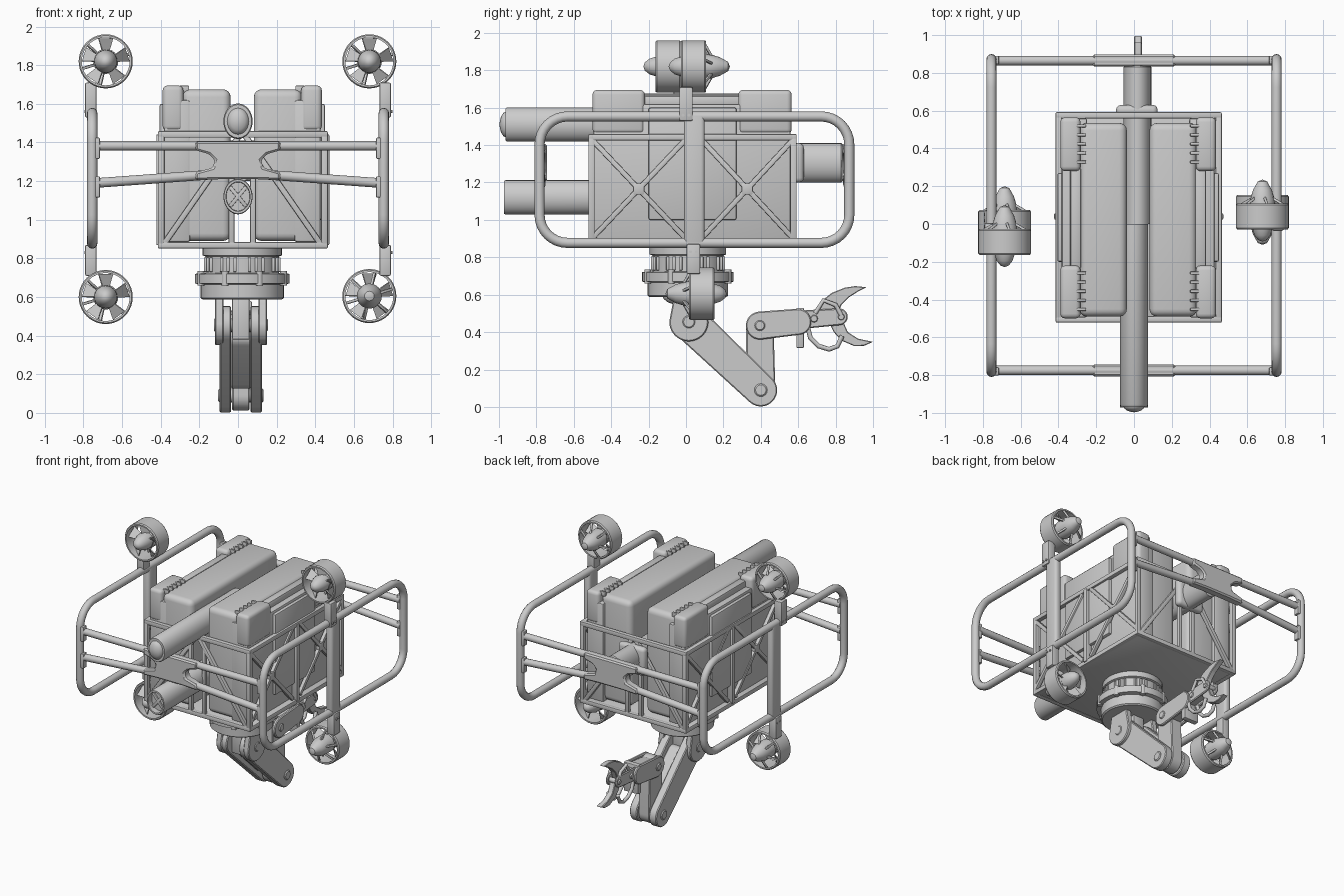
import bpy, bmesh
from math import sin, cos, pi, atan2
from mathutils import Vector, Matrix

if "Cube" in bpy.data.objects:
    bpy.data.objects.remove(bpy.data.objects["Cube"])

CX = 0.022   # centre of body and arm
AX = 0.015


def finish(name, bm):
    bmesh.ops.recalc_face_normals(bm, faces=bm.faces)
    me = bpy.data.meshes.new(name)
    bm.to_mesh(me)
    bm.free()
    ob = bpy.data.objects.new(name, me)
    bpy.context.collection.objects.link(ob)
    return ob


def bevel(bm, w, seg=2):
    if w:
        bmesh.ops.bevel(bm, geom=list(bm.edges), offset=w, segments=seg, affect='EDGES', profile=0.5)


def box(name, x, y, z, bev=0.006, seg=2):
    bm = bmesh.new()
    bmesh.ops.create_cube(bm, size=1)
    for v in bm.verts:
        v.co = [(a[0] + a[1]) / 2 + c * abs(a[1] - a[0]) for a, c in zip((x, y, z), v.co)]
    bevel(bm, bev, seg)
    return finish(name, bm)


def bar(name, p, q, w=0.034, d=None):
    p, q = Vector(p), Vector(q)
    bm = bmesh.new()
    bmesh.ops.create_cube(bm, size=1)
    bmesh.ops.scale(bm, vec=(w, d or w, (q - p).length), verts=bm.verts)
    bevel(bm, min(w, d or w) * 0.2, 2)
    m = Matrix.Translation((p + q) / 2) @ (q - p).to_track_quat('Z', 'Y').to_matrix().to_4x4()
    bm.transform(m)
    return finish(name, bm)


def tube(name, pts, r, cyclic=False):
    cu = bpy.data.curves.new(name, 'CURVE')
    cu.dimensions = '3D'
    cu.bevel_depth, cu.bevel_resolution, cu.use_fill_caps = r, 4, True
    sp = cu.splines.new('POLY')
    sp.points.add(len(pts) - 1)
    for s, p in zip(sp.points, pts):
        s.co = (*p, 1)
    sp.use_cyclic_u = cyclic
    tmp = bpy.data.objects.new(name, cu)
    bpy.context.collection.objects.link(tmp)
    me = bpy.data.meshes.new_from_object(tmp.evaluated_get(bpy.context.evaluated_depsgraph_get()))
    bpy.data.objects.remove(tmp)
    ob = bpy.data.objects.new(name, me)
    bpy.context.collection.objects.link(ob)
    return ob


def lathe(name, prof, c, axis='Z', n=32, sx=1, sy=1, closed=False):
    bm = bmesh.new()
    rings = []
    for r, a in prof:
        ring = []
        for i in range(n):
            u, w = r * sx * cos(2 * pi * i / n), r * sy * sin(2 * pi * i / n)
            co = {'Z': (u, w, a), 'Y': (u, a, w), 'X': (a, u, w)}[axis]
            ring.append(bm.verts.new(Vector(co) + Vector(c)))
        rings.append(ring)
    pairs = list(zip(rings, rings[1:])) + ([(rings[-1], rings[0])] if closed else [])
    for a, b in pairs:
        for i in range(n):
            bm.faces.new((a[i], a[i - 1], b[i - 1], b[i]))
    bmesh.ops.remove_doubles(bm, verts=bm.verts, dist=1e-5)
    return finish(name, bm)


def prism(name, pts, lo, hi, axis='X', bev=0.006):
    bm = bmesh.new()
    f = bm.faces.new([bm.verts.new((lo, u, v) if axis == 'X' else (u, lo, v)) for u, v in pts])
    ext = bmesh.ops.extrude_face_region(bm, geom=[f])['geom']
    d = (hi - lo, 0, 0) if axis == 'X' else (0, hi - lo, 0)
    bmesh.ops.translate(bm, vec=d, verts=[e for e in ext if isinstance(e, bmesh.types.BMVert)])
    bevel(bm, bev, 1)
    return finish(name, bm)


def link(name, p, q, rp, rq, lo, hi):
    # plate with round ends, in the YZ plane
    t = atan2(q[1] - p[1], q[0] - p[0])
    pts = []
    for c, r, s in ((p, rp, t + pi / 2), (q, rq, t - pi / 2)):
        pts += [(c[0] + r * cos(s + pi * i / 12), c[1] + r * sin(s + pi * i / 12)) for i in range(13)]
    return prism(name, pts, AX + lo, AX + hi)


# Side bumper loops, posts and end clamps
for s in (-1, 1):
    pts = []
    for k, (y, z) in enumerate(((0.723, 1.403), (-0.633, 1.403), (-0.633, 1.027), (0.723, 1.027))):
        for i in range(9):
            a = k * pi / 2 + i * pi / 16
            pts.append((s * 0.755, y + 0.15 * cos(a), z + 0.15 * sin(a)))
    tube('side_loop', pts, 0.027, True)
    box('loop_post', (s * 0.728, s * 0.782), (-0.01, 0.1), (0.86, 1.57), 0.02, 3)
    for y in (-0.78, 0.868):
        for z in (1.375, 1.175):
            box('bar_clamp', (s * 0.715, s * 0.745), (y - 0.022, y + 0.022), (z - 0.06, z + 0.05))

# Cross bars and webbed hubs, front and back
for y in (-0.775, 0.865):
    tube('upper_cross_bar', [(-0.74, y, 1.383), (0.74, y, 1.383)], 0.025)
    tube('lower_cross_bar', [(-0.74, y, 1.19), (-0.12, y, 1.235), (0.12, y, 1.235), (0.74, y, 1.19)], 0.025)
    half = [(0.22, 1.405), (0.22, 1.36), (0.15, 1.34), (0.12, 1.31), (0.13, 1.27), (0.22, 1.245), (0.22, 1.205), (0.1, 1.21)]
    prism('cross_bar_hub', half + [(-x, z) for x, z in reversed(half)], y - 0.032, y + 0.032, 'Y', 0.01)

# Box frame: rails, corner uprights, braces and floor
X0, X1, Y0, Y1, Z0, Z1 = -0.398, 0.448, -0.505, 0.575, 0.868, 1.442
box('floor_plate', (-0.41, 0.46), (-0.515, 0.585), (0.855, 0.885))
for z in (Z0, Z1):
    for y in (Y0, Y1):
        bar('frame_rail', (X0 - 0.017, y, z), (X1 + 0.017, y, z))
    for x in (X0, X1):
        bar('frame_rail', (x, Y0, z), (x, Y1, z))
for x in (X0, X1):
    for y in (Y0, Y1):
        bar('corner_upright', (x, y, Z0), (x, y, Z1))
    bar('side_upright', (x, 0.04, Z0), (x, 0.04, Z1), 0.05, 0.034)
    for a, b in ((Y0, 0.0), (0.08, Y1)):
        bar('side_brace', (x, a, Z0 + 0.03), (x, b, Z1 - 0.01), 0.028)
        bar('side_brace', (x, b, Z0 + 0.03), (x, a, Z1 - 0.01), 0.028)
        box('brace_joint', (x - 0.016, x + 0.016), ((a + b) / 2 - 0.03, (a + b) / 2 + 0.03), (1.135, 1.195))
for y in (Y0, Y1):
    for s in (-1, 1):
        bar('end_brace', (CX + s * 0.41, y, Z0), (CX + s * 0.01, y, Z1), 0.03)
        bar('end_upright', (CX + s * 0.055, y, Z0), (CX + s * 0.055, y, 1.38), 0.03)

# Twin tanks with outer sleeves, corner covers and hinge teeth
for s in (-1, 1):
    def sx(a, b):
        return sorted((CX + s * a, CX + s * b))
    box('tank', sx(0.06, 0.31), (-0.49, 0.535), (0.89, 1.675), 0.04, 4)
    box('tank_sleeve', sx(0.27, 0.405), (-0.495, 0.56), (0.885, 1.62), 0.012)
    box('tank_side_panel', sx(0.335, 0.428), (-0.2, 0.27), (1.0, 1.6), 0.01)
    for a, b in ((0.28, 0.565), (-0.5, -0.22)):
        box('corner_cover', sx(0.305, 0.412), (a, b), (1.46, 1.695), 0.025, 3)
        for i in range(5):
            y = a + 0.04 + i * 0.048
            box('hinge_tooth', sx(0.275, 0.325), (y, y + 0.016), (1.66, 1.694), 0.004)
    box('top_edge_rail', sx(0.3, 0.36), (-0.24, 0.3), (1.6, 1.665), 0.015)

# Camera tube, intake tube and rear boom (oval sections)
lathe('camera_tube', [(0, 0), (0.092, 0), (0.092, -0.955), (0.086, -0.965), (0.068, -0.965), (0.064, -0.975),
                      (0.045, -0.988), (0.02, -0.995), (0, -0.997)], (0, 0, 1.51), 'Y', sx=0.82)
lathe('intake_tube', [(0, -0.3), (0.092, -0.3), (0.092, -0.965), (0.088, -0.972), (0.076, -0.972), (0.074, -0.93), (0, -0.93)],
      (0, 0, 1.12), 'Y', sx=0.82)
for a in (pi / 4, -pi / 4):
    d = Vector((cos(a) * 0.06, 0, sin(a) * 0.072))
    c = Vector((0, -0.94, 1.12))
    bar('intake_cross', c - d, c + d, 0.012, 0.02)
lathe('rear_boom', [(0, 0), (0.105, 0), (0.105, 0.83), (0.09, 0.845), (0, 0.845)], (0.018, 0, 1.305), 'Y', sx=0.7)
box('boom_flange', (-0.095, 0.125), (0.57, 0.63), (1.2, 1.41), 0.025, 3)

# Turntable with vents and lugs
T = (CX, 0.01, 0)
lathe('turntable', [(0, 0.86), (0.205, 0.86), (0.205, 0.815), (0.19, 0.81), (0.19, 0.725), (0.245, 0.72), (0.245, 0.67),
                    (0.215, 0.665), (0.215, 0.595), (0.205, 0.587), (0, 0.587)], T, n=48)
for i in range(32):
    if i % 4:
        a = 2 * pi * i / 32
        p = Vector((T[0] + 0.194 * cos(a), T[1] + 0.194 * sin(a), 0.73))
        bar('vent_fin', p, p + Vector((0, 0, 0.075)), 0.016)
for i in range(8):
    a = 2 * pi * (i + 0.5) / 8
    lathe('ring_lug', [(0, 0.66), (0.018, 0.66), (0.018, 0.735), (0, 0.735)],
          (T[0] + 0.232 * cos(a), T[1] + 0.232 * sin(a), 0), n=12)

# Arm: shoulder, upper arm, forearm and wrist
S, E, W = (0.015, 0.455), (0.4, 0.09), (0.395, 0.435)
for s in (-1, 1):
    link('shoulder_cheek', (S[0], 0.56), S, 0.085, 0.105, *sorted((s * 0.09, s * 0.135)))
    link('upper_arm_plate', S, E, 0.098, 0.088, *sorted((s * 0.05, s * 0.11)))
    link('wrist_plate', W, (0.6, 0.455), 0.075, 0.07, *sorted((s * 0.04, s * 0.065)))
    link('gripper_plate', (0.6, 0.465), (0.82, 0.482), 0.05, 0.045, *sorted((s * 0.028, s * 0.045)))
link('upper_arm_core', (0.08, 0.393), (0.3, 0.185), 0.06, 0.06, -0.05, 0.05)
box('shoulder_block', (AX - 0.045, AX + 0.045), (-0.03, 0.07), (0.38, 0.6))
link('forearm', E, W, 0.078, 0.073, -0.045, 0.045)
link('wrist_core', W, (0.58, 0.455), 0.06, 0.06, -0.04, 0.04)
box('wrist_bracket', (AX - 0.06, AX + 0.06), (0.59, 0.63), (0.315, 0.53))
link('gripper_core', (0.62, 0.467), (0.78, 0.48), 0.035, 0.03, -0.03, 0.03)
for (y, z), w, r in ((S, 0.14, 0.035), (E, 0.118, 0.035), (W, 0.073, 0.028), ((0.685, 0.472), 0.053, 0.02), ((0.83, 0.482), 0.053, 0.018)):
    lathe('pivot_pin', [(0, -w), (r * 0.8, -w), (r, -w + 0.006), (r, w - 0.006), (r * 0.8, w), (0, w)], (AX, y, z), 'X', 16)

# Gripper claws and links
prism('upper_claw', [(0.69, 0.48), (0.73, 0.57), (0.78, 0.61), (0.85, 0.638), (0.905, 0.646), (0.965, 0.64), (0.92, 0.617),
                     (0.87, 0.585), (0.83, 0.545), (0.8, 0.46)], 0.0, 0.042, bev=0.004)
prism('lower_claw', [(0.83, 0.48), (0.865, 0.4), (0.92, 0.365), (1.0, 0.348), (0.95, 0.326), (0.9, 0.325), (0.83, 0.355),
                     (0.79, 0.4), (0.76, 0.46)], 0.0, 0.042, bev=0.004)
for x in (AX - 0.035, AX + 0.045):
    tube('claw_link', [(x, 0.65, 0.43), (x, 0.665, 0.37), (x, 0.71, 0.325), (x, 0.765, 0.308), (x, 0.81, 0.325), (x, 0.835, 0.38)], 0.013)
    tube('claw_link', [(x, 0.69, 0.5), (x, 0.735, 0.57), (x, 0.8, 0.545), (x, 0.83, 0.49)], 0.012)


# Ducted thrusters: d is the side (+y or -y) the motor pod points to
def thruster(x, y, z, d, ym):
    c = Vector((x, y, z))
    lathe('thruster_duct', [(0.124, -0.068), (0.134, -0.068), (0.14, -0.06), (0.14, 0.06), (0.134, 0.068), (0.124, 0.068)],
          c, 'Y', 40, closed=True)
    lathe('thruster_pod', [(r, a * d) for r, a in ((0, -0.133), (0.022, -0.125), (0.042, -0.1), (0.058, -0.05), (0.06, -0.02),
                           (0.055, -0.015), (0.055, 0.0), (0.065, 0.01), (0.065, 0.09), (0.05, 0.14), (0.025, 0.185), (0, 0.195))], c, 'Y', 24)
    for i in range(6):
        a = 2 * pi * i / 6 + 0.3
        r = Vector((cos(a), 0, sin(a)))
        bar('thruster_strut', c + r * 0.05 + Vector((0, d * 0.1, 0)), c + r * 0.13 + Vector((0, d * 0.055, 0)), 0.014)
    for i in range(5):
        bm = bmesh.new()
        bmesh.ops.create_cube(bm, size=1)
        for v in bm.verts:
            far = v.co.z > 0
            tw = Matrix.Rotation(0.5 if far else 0.95, 3, 'Z')
            v.co = tw @ Vector((v.co.x * (0.085 if far else 0.05), v.co.y * 0.007, 0.118 if far else 0.045))
        bm.transform(Matrix.Translation(c - Vector((0, d * 0.02, 0))) @ Matrix.Rotation(2 * pi * i / 5, 4, 'Y'))
        finish('thruster_blade', bm)
    s = 1 if x > 0 else -1
    box('thruster_bracket', sorted((s * 0.732, s * 0.792)), (ym - 0.036, ym + 0.036), (1.53, 1.71) if z > 1 else (0.71, 0.87), 0.008)
    for k in (-0.016, 0.016):
        zb = 1.56 if z > 1 else 0.83
        lathe('bracket_bolt', [(0, -0.002), (0.008, -0.002), (0.008, 0.006), (0, 0.006)], (s * 0.793, ym + k, zb), 'X', 10)


thruster(0.68, 0.04, 1.82, 1, 0.0)
thruster(-0.685, -0.095, 1.82, 1, -0.03)
thruster(0.68, 0.085, 0.605, -1, 0.04)
thruster(-0.685, 0.005, 0.6, 1, 0.035)

# Smooth shading with sharp edges kept
bpy.ops.object.select_all(action='SELECT')
bpy.context.view_layer.objects.active = bpy.context.selected_objects[0]
bpy.ops.object.shade_smooth_by_angle(angle=0.6)
